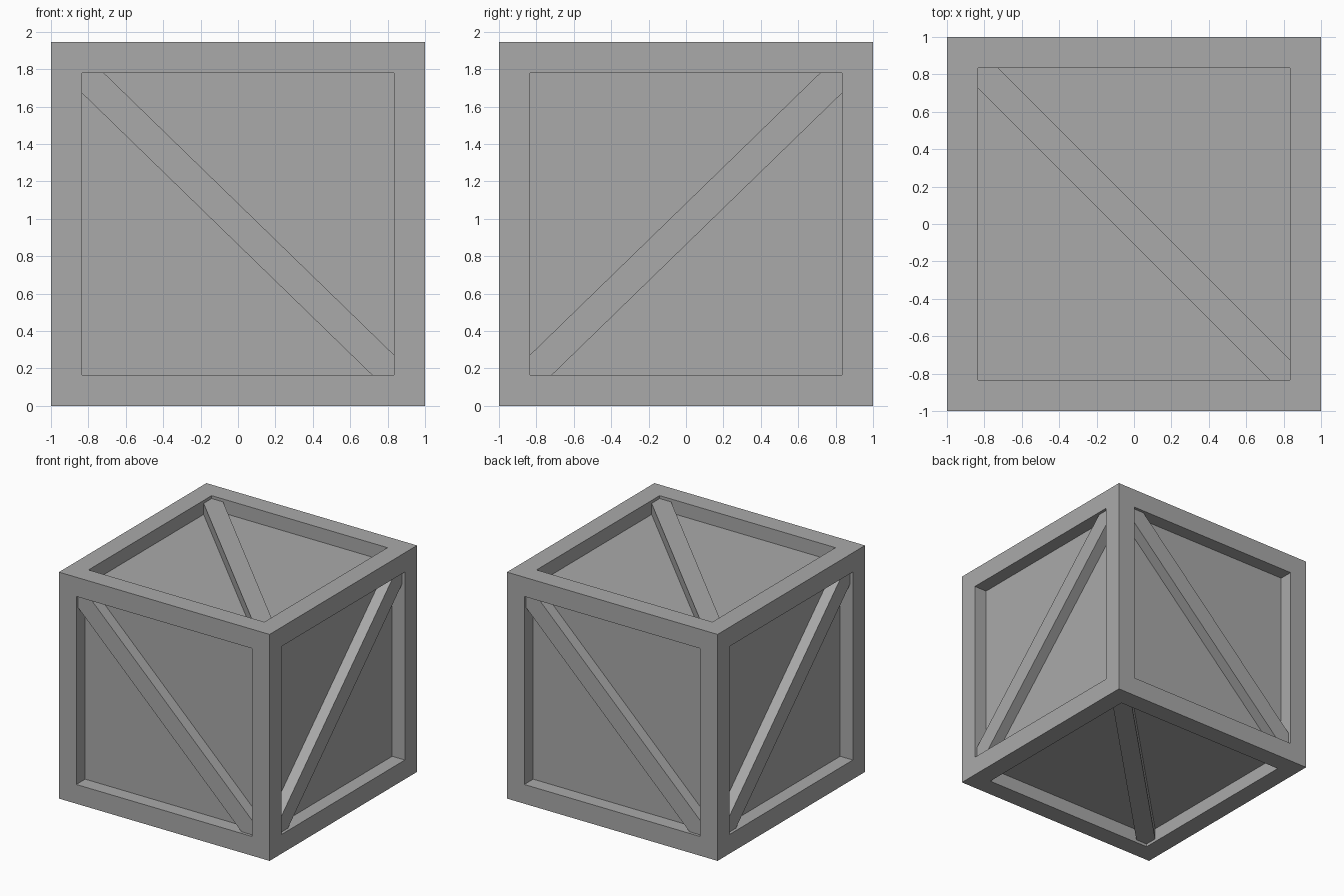
import bpy
import bmesh
from mathutils import Vector

HALF = Vector((1.0, 1.0, 0.972))
CENTRE = Vector((0, 0, HALF.z))
BORDER = 0.165      # width of the frame boards
RECESS = 0.12       # depth of the panels behind the frame
BRACE_GAP = 0.025   # brace face behind the frame face
TUCK = 0.02         # brace ends run into the frame

cube = bpy.data.objects.get("Cube")
if cube:
    bpy.data.objects.remove(cube, do_unlink=True)

grey = bpy.data.materials.new("crate grey")
grey.use_nodes = True
colour = (0.4, 0.4, 0.4, 1)
grey.diffuse_color = colour
grey.node_tree.nodes["Principled BSDF"].inputs["Base Color"].default_value = colour


def make_object(name, bm):
    bmesh.ops.recalc_face_normals(bm, faces=bm.faces)
    mesh = bpy.data.meshes.new(name)
    bm.to_mesh(mesh)
    bm.free()
    mesh.materials.append(grey)
    obj = bpy.data.objects.new(name, mesh)
    bpy.context.collection.objects.link(obj)
    return obj


# Frame and sunken panels: a box with every side inset and pushed inwards
bm = bmesh.new()
bmesh.ops.create_cube(bm, size=2)
bmesh.ops.scale(bm, vec=HALF, verts=bm.verts)
bmesh.ops.translate(bm, vec=CENTRE, verts=bm.verts)
bm.normal_update()
panels = bm.faces[:]
bmesh.ops.inset_individual(bm, faces=panels, thickness=BORDER, use_even_offset=True)
bm.normal_update()
for panel in bmesh.ops.extrude_discrete_faces(bm, faces=panels)["faces"]:
    panel.normal_update()
    bmesh.ops.translate(bm, vec=-panel.normal * RECESS, verts=panel.verts)
make_object("crate_frame_and_panels", bm)


def add_brace(name, across, up, out):
    """Diagonal board from the (-across, +up) corner to the opposite one."""
    u, v, w = Vector(across), Vector(up), Vector(out)

    def reach(d):
        return abs(d.dot(HALF))

    a = reach(u) - BORDER + TUCK
    b = reach(v) - BORDER + TUCK
    tu, tv = (0.109, 0.109) if w.z else (0.118, 0.107)
    outline = [(-a, b), (-a, b - tv), (a - tu, -b),
               (a, -b), (a, tv - b), (tu - a, b)]
    base = reach(w) - RECESS - TUCK
    bm = bmesh.new()
    face = bm.faces.new([bm.verts.new(CENTRE + u * s + v * t + w * base)
                         for s, t in outline])
    top = bmesh.ops.extrude_face_region(bm, geom=[face], use_keep_orig=True)["geom"]
    bmesh.ops.translate(bm, vec=w * (RECESS + TUCK - BRACE_GAP),
                        verts=[g for g in top if isinstance(g, bmesh.types.BMVert)])
    make_object(name, bm)


# One diagonal brace on each of the six sides
X, Y, Z = Vector((1, 0, 0)), Vector((0, 1, 0)), Vector((0, 0, 1))
add_brace("front_brace", X, Z, -Y)
add_brace("back_brace", -X, Z, Y)
add_brace("left_brace", -Y, Z, X)
add_brace("right_brace", Y, Z, -X)
add_brace("top_brace", X, Y, Z)
add_brace("bottom_brace", -X, Y, -Z)
